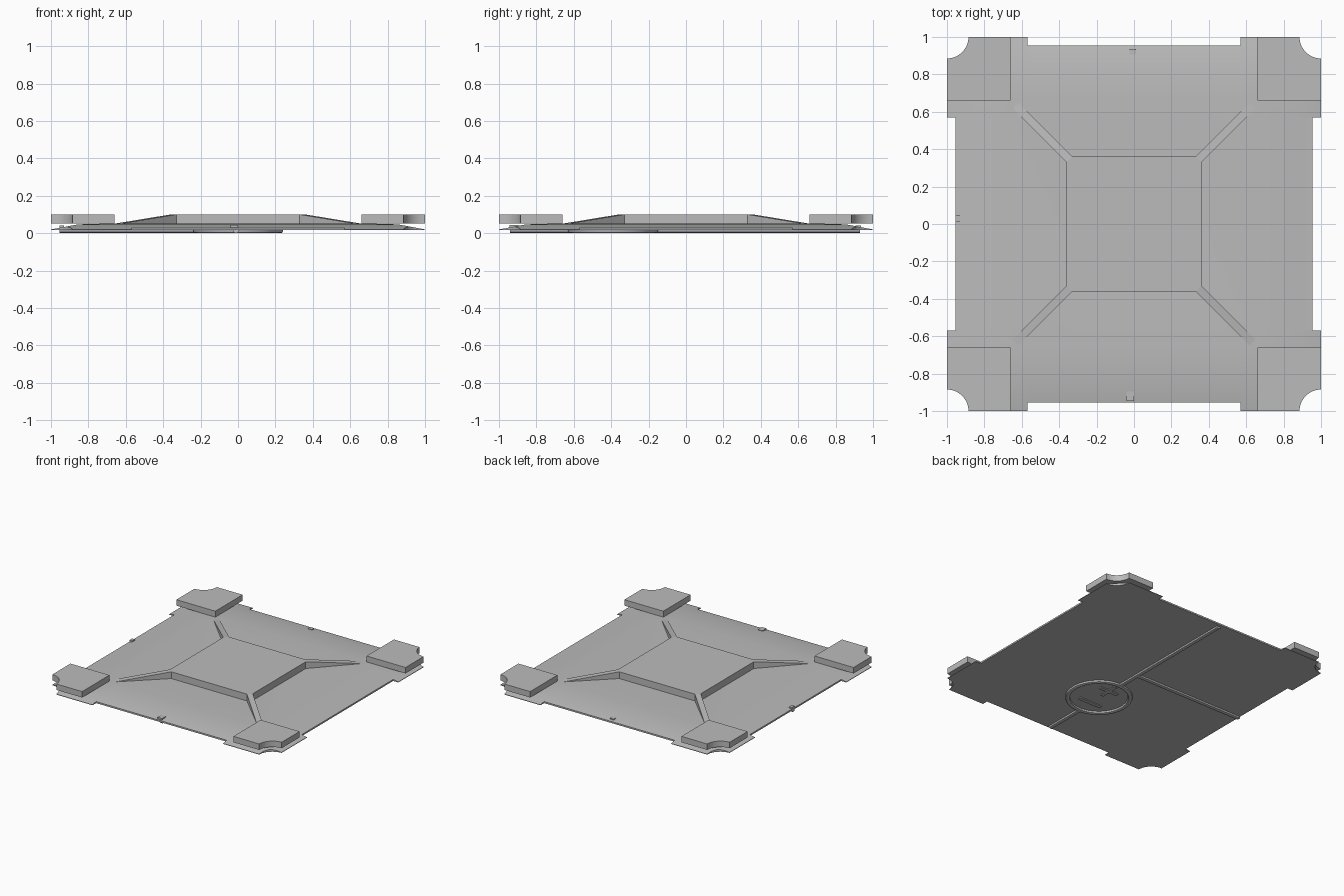
import bpy, bmesh, math
from mathutils import Matrix

if "Cube" in bpy.data.objects:
    bpy.data.objects.remove(bpy.data.objects["Cube"])

grey = bpy.data.materials.new("plain grey")
grey.diffuse_color = (0.5, 0.5, 0.5, 1)
grey.use_nodes = True
grey.node_tree.nodes["Principled BSDF"].inputs["Base Color"].default_value = grey.diffuse_color


def finish(bm, name):
    bmesh.ops.remove_doubles(bm, verts=bm.verts, dist=1e-4)
    bmesh.ops.recalc_face_normals(bm, faces=bm.faces)
    mesh = bpy.data.meshes.new(name)
    bm.to_mesh(mesh)
    bm.free()
    mesh.materials.append(grey)
    ob = bpy.data.objects.new(name, mesh)
    bpy.context.collection.objects.link(ob)
    return ob


def loft(name, loops, close=False):
    """Bridge equal-length point loops; cap both ends, or join last to first."""
    bm = bmesh.new()
    rings = [[bm.verts.new(p) for p in loop] for loop in loops]
    n = len(rings[0])
    pairs = list(zip(rings, rings[1:])) + ([(rings[-1], rings[0])] if close else [])
    for a, b in pairs:
        for i in range(n):
            j = (i + 1) % n
            bm.faces.new((a[i], a[j], b[j], b[i]))
    if not close:
        bm.faces.new(rings[0])
        bm.faces.new(rings[-1])
    return finish(bm, name)


def prism(name, pts, z0, z1):
    return loft(name, [[(x, y, z) for x, y in pts] for z in (z0, z1)])


def rect(x0, x1, y0, y1):
    return [(x0, y0), (x1, y0), (x1, y1), (x0, y1)]


def turn(pts, k):
    for _ in range(k):
        pts = [(-y, x) for x, y in pts]
    return pts


# Scooped corner arc
arc = [(1 + 0.115 * math.cos(a), 1 + 0.115 * math.sin(a))
       for a in (math.radians(270 - 90 * i / 12) for i in range(13))]

# Base plate: stepped outline, flat underside, domed top with falling rim
corner = [(0.955, 0.57), (1, 0.57)] + arc + [(0.57, 1), (0.57, 0.955)]
outline = [p for k in range(4) for p in turn(corner, k)]


def clamp(s, z):
    return [(max(-s, min(s, x)), max(-s, min(s, y)), z) for x, y in outline]


def rim(p):
    return 0.047 - 0.027 * (max(abs(p[0]), abs(p[1])) - 0.855) / 0.145


bm = bmesh.new()
loops = [[(x, y, 0.016) for x, y in outline],
         [(x, y, rim((x, y))) for x, y in outline],
         clamp(0.855, 0.047), clamp(0.65, 0.053), clamp(0.34, 0.046)]
rings = [[bm.verts.new(p) for p in loop] for loop in loops]
for a, b in zip(rings, rings[1:]):
    for i in range(len(outline)):
        j = (i + 1) % len(outline)
        bm.faces.new((a[i], a[j], b[j], b[i]))
bm.faces.new(rings[0])
bmesh.ops.remove_doubles(bm, verts=bm.verts, dist=1e-4)
bmesh.ops.holes_fill(bm, edges=[e for e in bm.edges if e.is_boundary], sides=4)
finish(bm, "base_plate")

# Raised centre panel with clipped corners
octagon = [p for k in range(4) for p in turn([(0.36, 0.33), (0.33, 0.36)], k)]
prism("centre_panel", octagon, 0.04, 0.1)

for k in range(4):
    # Corner pad
    pad = [(0.66, 0.66), (1, 0.66)] + arc + [(0.66, 1)]
    prism("corner_pad", turn(pad, k), 0.053, 0.1)

    # Tapering ridge from centre panel to pad
    a, b = turn([(0.36, 0.33), (0.33, 0.36)], k)
    c, d = turn([(0.665, 0.635), (0.635, 0.665)], k)
    loft("ridge", [[(*a, 0.04), (*b, 0.04), (*b, 0.1), (*a, 0.1)],
                   [(*c, 0.04), (*d, 0.04), (*d, 0.05), (*c, 0.05)]])

# Underside ring
section = [(0.205, 0.02), (0.21, 0.004), (0.218, 0), (0.23, 0), (0.238, 0.004), (0.242, 0.02)]
steps = [2 * math.pi * i / 48 for i in range(48)]
ring = loft("cable_ring", [[(r * math.cos(t), -0.39 + r * math.sin(t), z) for r, z in section]
                           for t in steps], close=True)


# Underside cables, with a rounded-off lower profile
def cable(name, start, end, side):
    w = [(-0.018, 0.02), (-0.014, 0.005), (-0.007, 0.002), (0.007, 0.002), (0.014, 0.005), (0.018, 0.02)]
    loft(name, [[(x + o * side[0], y + o * side[1], z) for o, z in w] for x, y in (start, end)])


cable("cable_back", (-0.01, -0.16), (-0.01, 0.93), (1, 0))
cable("cable_front", (-0.01, -0.94), (-0.01, -0.62), (1, 0))
cable("cable_left", (-0.01, 0.025), (-0.955, 0.025), (0, 1))

# Small cable ends poking through the rim
prism("cable_end_front", rect(-0.04, 0, -0.945, -0.895), 0.016, 0.043)
prism("cable_end_back", rect(-0.025, 0.01, 0.905, 0.935), 0.016, 0.041)
prism("cable_end_left", rect(-0.955, -0.93, 0.01, 0.045), 0.016, 0.041)

# Thin polarity bars inside the ring
prism("minus_bar", rect(-0.1, 0.1, -0.505, -0.475), 0.01, 0.018)
prism("plus_bar_wide", rect(-0.08, 0.08, -0.295, -0.265), 0.01, 0.018)
prism("plus_bar_tall", rect(-0.015, 0.015, -0.36, -0.2), 0.0105, 0.018)

# Smooth the curved walls, keep creases sharp
bpy.ops.object.select_all(action='DESELECT')
for ob in bpy.context.scene.objects:
    ob.select_set(True)
bpy.context.view_layer.objects.active = ring
bpy.ops.object.shade_smooth_by_angle(angle=math.radians(30))
